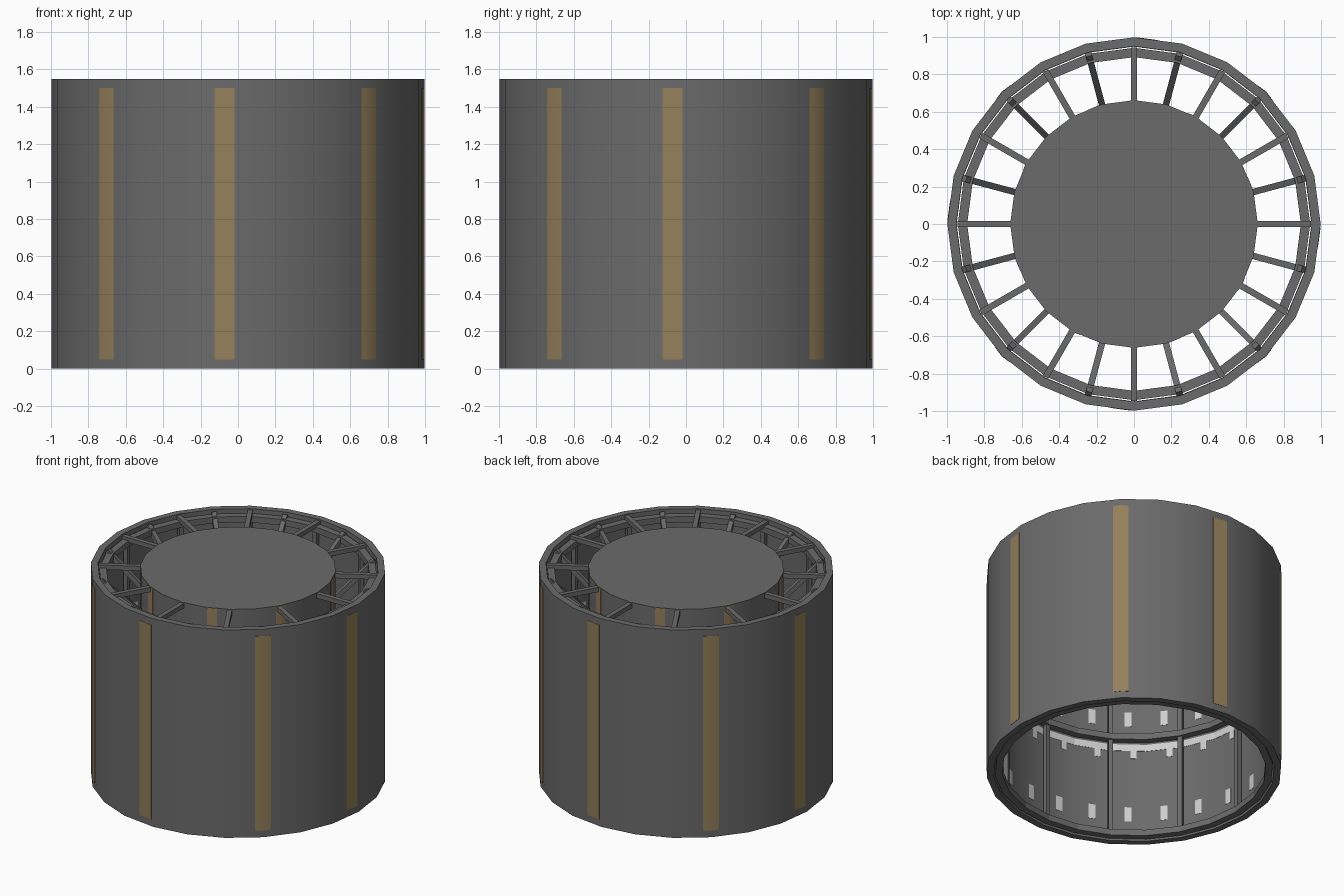
import bpy, bmesh, math
from mathutils import Vector

if "Cube" in bpy.data.objects:
    bpy.data.objects.remove(bpy.data.objects["Cube"])

SIDES = 24
STEP = 360 / SIDES


def material(name, rgb):
    m = bpy.data.materials.new(name)
    m.diffuse_color = (*rgb, 1)
    m.use_nodes = True
    m.node_tree.nodes["Principled BSDF"].inputs["Base Color"].default_value = m.diffuse_color
    return m


GREY = material("steel grey", (0.145, 0.145, 0.145))
TAN = material("rust tan", (0.30, 0.215, 0.105))
LIGHT = material("pale grey", (0.62, 0.62, 0.62))


def pt(r, a, z):
    """Point on the 24-sided outline; a in degrees from the front."""
    k = math.cos(math.radians(STEP / 2)) / math.cos(math.radians(a % STEP - STEP / 2))
    t = math.radians(a)
    return Vector((r * k * math.sin(t), -r * k * math.cos(t), z))


def finish(name, bm, mat, smooth=False):
    bmesh.ops.recalc_face_normals(bm, faces=bm.faces)
    me = bpy.data.meshes.new(name)
    bm.to_mesh(me)
    bm.free()
    me.materials.append(mat)
    ob = bpy.data.objects.new(name, me)
    bpy.context.collection.objects.link(ob)
    if smooth:
        bpy.ops.object.select_all(action='DESELECT')
        bpy.context.view_layer.objects.active = ob
        ob.select_set(True)
        bpy.ops.object.shade_smooth_by_angle(angle=math.radians(30))
    return ob


def ring(name, r0, r1, z0, z1, smooth=False):
    """Closed polygonal ring with a rectangular section."""
    bm = bmesh.new()
    loops = [[bm.verts.new(pt(r, i * STEP, z)) for i in range(SIDES)]
             for r, z in ((r0, z0), (r1, z0), (r1, z1), (r0, z1))]
    for k in range(4):
        a, b = loops[k], loops[(k + 1) % 4]
        for i in range(SIDES):
            j = (i + 1) % SIDES
            bm.faces.new((a[i], a[j], b[j], b[i]))
    return finish(name, bm, GREY, smooth)


def plate(bm, r, a0, a1, z0, z1, t=0.004):
    """Thin plate that follows the polygonal wall between two angles."""
    angs = [a0] + [k * STEP for k in range(-30, 60) if a0 < k * STEP < a1] + [a1]
    rows = [[bm.verts.new(pt(rr, a, z)) for a in angs]
            for rr, z in ((r, z0), (r + t, z0), (r + t, z1), (r, z1))]
    for k in range(4):
        a, b = rows[k], rows[(k + 1) % 4]
        for i in range(len(angs) - 1):
            bm.faces.new((a[i], a[i + 1], b[i + 1], b[i]))
    for e in (0, -1):
        bm.faces.new([row[e] for row in rows])


def bar(bm, p, q, w):
    """Square bar from p to q."""
    d = (q - p).normalized()
    ref = Vector((0, 0, 1)) if abs(d.z) < 0.95 else Vector((p.x, p.y, 0)).normalized()
    s = d.cross(ref).normalized()
    u = s.cross(d)
    ends = [[bm.verts.new(c + (s * i + u * j) * w / 2)
             for i, j in ((-1, -1), (1, -1), (1, 1), (-1, 1))] for c in (p, q)]
    bm.faces.new(ends[0])
    bm.faces.new(ends[1])
    for i in range(4):
        j = (i + 1) % 4
        bm.faces.new((ends[0][i], ends[0][j], ends[1][j], ends[1][i]))


# Outer wall and inner frame rings
ring("outer_wall", 0.95, 0.998, 0, 1.55, True)
for name, z in (("bottom_ring", 0.01), ("middle_ring", 0.76), ("top_ring", 1.475)):
    ring(name, 0.892, 0.942, z, z + 0.045)

# Central bell with closed top and bottom
bm = bmesh.new()
lo, hi = [[bm.verts.new(pt(0.662, i * STEP, z)) for i in range(SIDES)] for z in (1.0, 1.548)]
bm.faces.new(lo)
bm.faces.new(hi)
for i in range(SIDES):
    j = (i + 1) % SIDES
    bm.faces.new((lo[i], lo[j], hi[j], hi[i]))
finish("central_bell", bm, GREY, True)

# Vertical posts and level beams every 30 degrees, sloping struts between
posts, beams, struts = bmesh.new(), bmesh.new(), bmesh.new()
for i in range(SIDES):
    a = i * STEP
    if i % 2 == 0:
        bar(posts, pt(0.917, a, 0.03), pt(0.917, a, 1.5), 0.032)
        bar(beams, pt(0.65, a, 1.525), pt(0.945, a, 1.525), 0.034)
    else:
        bar(struts, pt(0.65, a, 1.26), pt(0.94, a, 1.53), 0.034)
finish("posts", posts, GREY)
finish("radial_beams", beams, GREY)
finish("sloping_struts", struts, GREY)

# Rust stripes on the wall and on the bell
wall, bell = bmesh.new(), bmesh.new()
for q in range(0, 360, 90):
    for c in (-4.15, 44.8):
        plate(wall, 0.996, q + c - 3.1, q + c + 3.1, 0.05, 1.5)
    for c in (19.6, 61):
        plate(bell, 0.660, q + c - 3, q + c + 3, 1.02, 1.545)
finish("wall_stripes", wall, TAN, True)
finish("bell_stripes", bell, TAN, True)

# Pale worn patches on the inside of the wall
worn = bmesh.new()
for i in range(SIDES):
    a = i * STEP
    plate(worn, 0.948, a, a + STEP, 0.70, 0.75)
    plate(worn, 0.948, a + 4, a + 6.5, 0.64, 0.70)
    for z in (0.15, 0.89):
        plate(worn, 0.948, a + 6, a + 9, z, z + 0.11)
finish("worn_patches", worn, LIGHT)
